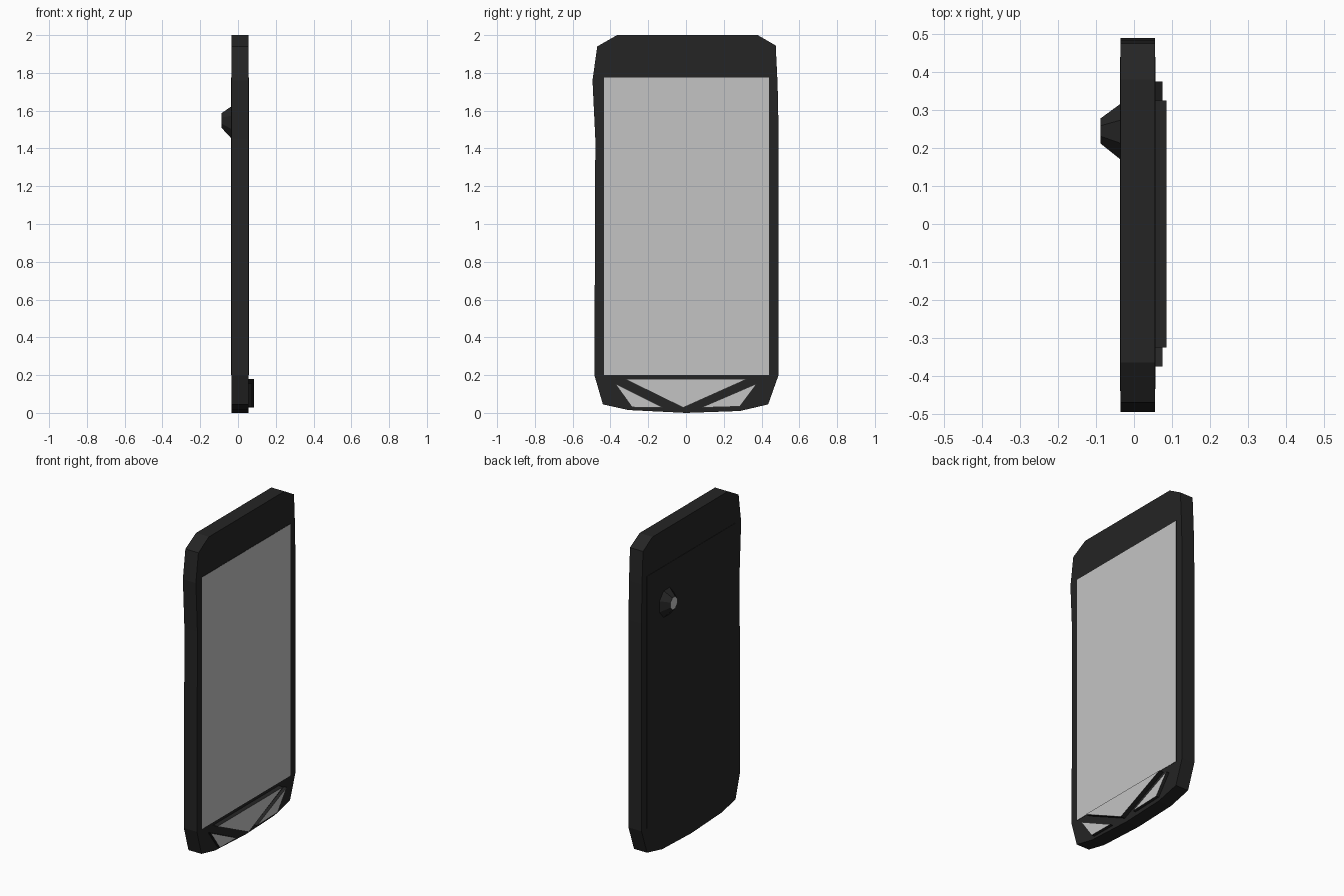
import bpy, bmesh, math

cube = bpy.data.objects.get("Cube")
if cube:
    bpy.data.objects.remove(cube, do_unlink=True)


def material(name, value):
    mat = bpy.data.materials.new(name)
    mat.use_nodes = True
    colour = (value, value, value, 1)
    mat.diffuse_color = colour
    bsdf = mat.node_tree.nodes["Principled BSDF"]
    bsdf.inputs["Base Color"].default_value = colour
    bsdf.inputs["Roughness"].default_value = 0.6
    return mat


black = material("case_black", 0.018)
grey = material("screen_grey", 0.55)


def loft(name, outline, x_start, x_end, end_outline=None, end_grey=False):
    """Join a y-z outline at x_start to one at x_end, with capped ends."""
    bm = bmesh.new()
    first = [bm.verts.new((x_start, y, z)) for y, z in outline]
    last = [bm.verts.new((x_end, y, z)) for y, z in (end_outline or outline)]
    bm.faces.new(first)
    cap = bm.faces.new(last)
    count = len(first)
    for i in range(count):
        j = (i + 1) % count
        bm.faces.new((first[i], first[j], last[j], last[i]))
    cap.material_index = int(end_grey)
    bmesh.ops.recalc_face_normals(bm, faces=bm.faces)
    mesh = bpy.data.meshes.new(name)
    bm.to_mesh(mesh)
    bm.free()
    mesh.materials.append(black)
    mesh.materials.append(grey)
    obj = bpy.data.objects.new(name, mesh)
    bpy.context.collection.objects.link(obj)
    return obj


def rectangle(y0, y1, z0, z1):
    return [(y0, z0), (y1, z0), (y1, z1), (y0, z1)]


def ellipse(y, z, ry, rz, sides=8):
    angles = [math.tau * (i + 0.5) / sides for i in range(sides)]
    return [(y + ry * math.cos(a), z + rz * math.sin(a)) for a in angles]


BACK, FRONT = -0.035, 0.055

# Case with clipped corners
case_outline = [
    (0, 0), (0.285, 0.01), (0.435, 0.045), (0.49, 0.2), (0.49, 1.5),
    (0.485, 1.74), (0.475, 1.945), (0.38, 2), (-0.365, 2), (-0.47, 1.94),
    (-0.495, 1.76), (-0.48, 1.45), (-0.485, 0.2), (-0.44, 0.045), (-0.305, 0.015),
]
loft("case", case_outline, BACK, FRONT)

# Thin screen and back panel
loft("screen", rectangle(-0.435, 0.44, 0.2, 1.775), FRONT - 0.002, FRONT + 0.002, end_grey=True)
loft("back_panel", rectangle(-0.44, 0.44, 0.2, 1.775), BACK + 0.002, BACK - 0.002)

# Three raised buttons with light faces
loft("centre_button", [(-0.325, 0.18), (-0.015, 0.028), (0.325, 0.18)],
     FRONT - 0.005, 0.085, end_grey=True)
loft("lower_button", [(-0.375, 0.155), (-0.285, 0.03), (-0.12, 0.028)],
     FRONT - 0.005, 0.075, end_grey=True)
loft("upper_button", [(0.375, 0.155), (0.08, 0.028), (0.285, 0.034)],
     FRONT - 0.005, 0.075, end_grey=True)

# Tapered camera housing with a light lens
loft("camera", ellipse(0.243, 1.537, 0.084, 0.097), BACK + 0.005, -0.088,
     ellipse(0.245, 1.548, 0.036, 0.041), end_grey=True)
